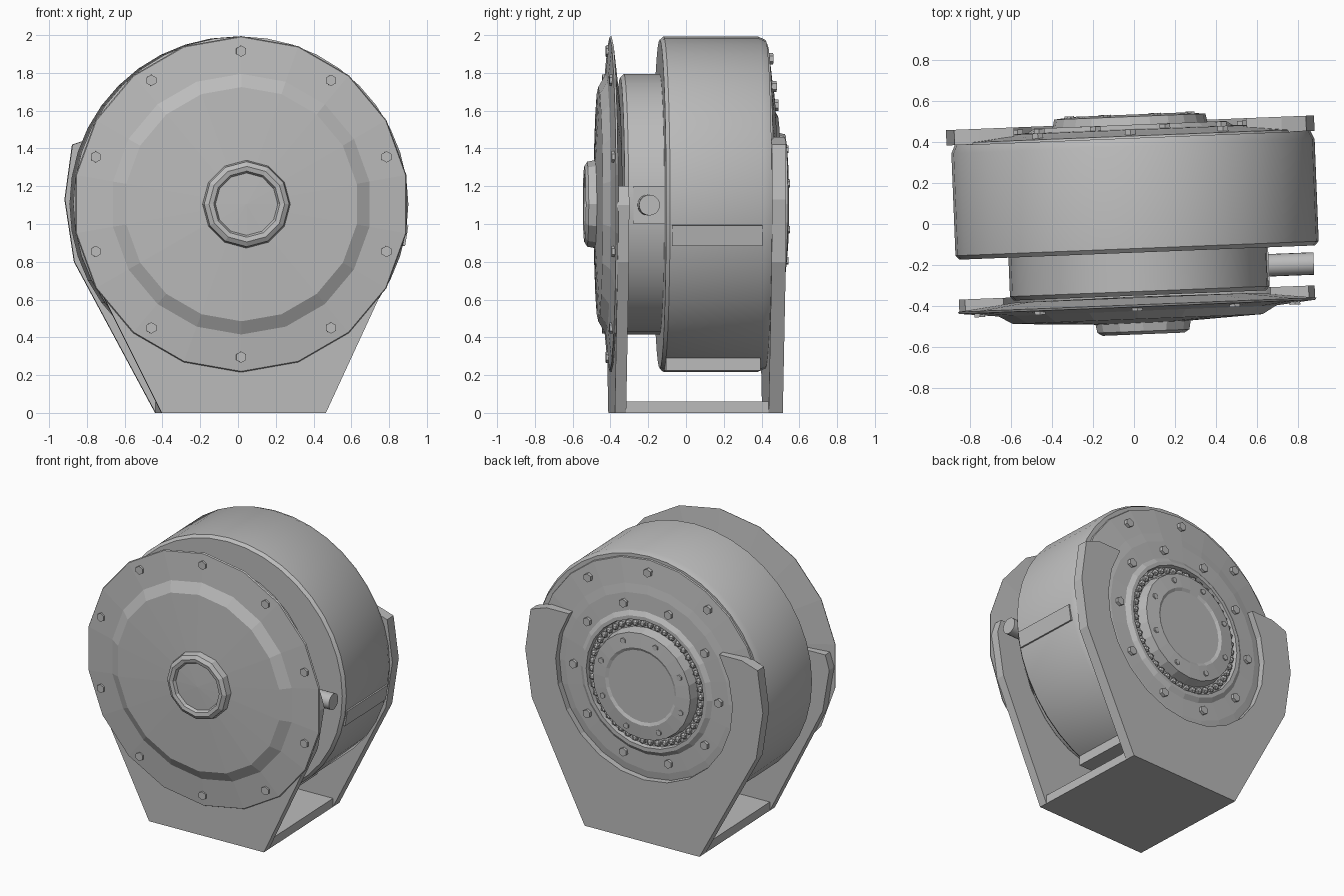
import bpy, bmesh, math
from mathutils import Matrix, Vector

cube = bpy.data.objects.get("Cube")
if cube:
    bpy.data.objects.remove(cube)

steel = bpy.data.materials.new("grey steel")
steel.use_nodes = True
GREY = (0.5, 0.5, 0.5, 1)
steel.diffuse_color = GREY
steel.node_tree.nodes["Principled BSDF"].inputs["Base Color"].default_value = GREY

AXIS_Z = 1.105   # height of the shaft axis
TWIST = 0.04     # slight turn of the whole unit about z


def finish(name, bm, smooth=True):
    bmesh.ops.remove_doubles(bm, verts=bm.verts, dist=0.0005)
    bmesh.ops.recalc_face_normals(bm, faces=bm.faces)
    mesh = bpy.data.meshes.new(name)
    bm.to_mesh(mesh)
    bm.free()
    mesh.materials.append(steel)
    ob = bpy.data.objects.new(name, mesh)
    bpy.context.collection.objects.link(ob)
    ob.rotation_euler.z = TWIST
    if smooth:
        bpy.ops.object.select_all(action="DESELECT")
        ob.select_set(True)
        bpy.context.view_layer.objects.active = ob
        bpy.ops.object.shade_smooth_by_angle(angle=math.radians(25))
    return ob


def polar(r, angle, y):
    return Vector((r * math.cos(angle), y, AXIS_Z + r * math.sin(angle)))


def lathe(name, profile, sides, cx=0.0, squash=1.0, smooth=True):
    """Turn (radius, y) points about the shaft axis."""
    bm = bmesh.new()
    rings = []
    for r, y in profile:
        ring = []
        for i in range(sides):
            p = polar(r, math.pi / 2 + math.tau * i / sides, y)
            ring.append(bm.verts.new((cx + p.x * squash, p.y, p.z)))
        rings.append(ring)
    for a, b in zip(rings, rings[1:]):
        for i in range(sides):
            j = (i + 1) % sides
            bm.faces.new((a[i], a[j], b[j], b[i]))
    return finish(name, bm, smooth)


def slab(name, outline, y0, y1):
    """Extrude an (x, z) outline from y0 to y1."""
    bm = bmesh.new()
    face = bm.faces.new([bm.verts.new((x, y0, z)) for x, z in outline])
    out = bmesh.ops.extrude_face_region(bm, geom=[face])
    moved = [g for g in out["geom"] if isinstance(g, bmesh.types.BMVert)]
    bmesh.ops.translate(bm, verts=moved, vec=(0, y1 - y0, 0))
    return finish(name, bm, False)


def box(name, centre, size, tilt=0.0):
    bm = bmesh.new()
    m = Matrix.Translation(centre) @ Matrix.Rotation(tilt, 4, "Y") @ Matrix.Diagonal((*size, 1))
    bmesh.ops.create_cube(bm, size=1, matrix=m)
    return finish(name, bm, False)


def bolts(name, count, r, y, start, size=0.03, depth=0.03):
    """Ring of hexagonal bolt heads around the shaft axis."""
    bm = bmesh.new()
    for i in range(count):
        p = polar(r, math.radians(start) + math.tau * i / count, y)
        m = Matrix.Translation(p) @ Matrix.Rotation(math.pi / 2, 4, "X")
        bmesh.ops.create_cone(bm, cap_ends=True, segments=6, radius1=size,
                              radius2=size, depth=depth, matrix=m)
    return finish(name, bm, False)


def cradle(name, r_cut, arm, y0, y1):
    """Tapered bracket with two arms (right-hand outline given) around a round cut-out."""
    start = math.asin((arm[-1][1] - AXIS_Z) / r_cut)
    cut = []
    for i in range(17):
        p = polar(r_cut, start - (math.pi + 2 * start) * i / 16, 0)
        cut.append((p.x, p.z))
    mirrored = [(-x, z) for x, z in reversed(arm)]
    slab(name, [(-0.42, 0), (0.45, 0)] + arm + cut + mirrored, y0, y1)


# Drum housing
lathe("main_drum", [(0, -0.14), (0.87, -0.14), (0.888, -0.12), (0.888, 0.38),
                    (0.87, 0.42), (0, 0.42)], 40, cx=0.01)
lathe("middle_drum", [(0, -0.35), (0.67, -0.35), (0.69, -0.33), (0.69, -0.13), (0, -0.13)],
      32, cx=0.015, squash=0.92)

# Front dished plate and hub
lathe("front_dish", [(0, -0.355), (0.6, -0.36), (0.89, -0.395), (0.885, -0.405), (0.69, -0.425),
                     (0.62, -0.465), (0.2, -0.485), (0, -0.485)], 18, smooth=False)
lathe("front_hub", [(0.235, -0.47), (0.225, -0.525), (0.2, -0.54), (0.175, -0.535),
                    (0.165, -0.515), (0, -0.52)], 12, cx=0.025, smooth=False)
bolts("front_bolts", 10, 0.81, -0.41, 18)

# Base with front and rear brackets
box("base_plate", (0.015, 0.05, 0.03), (0.87, 0.89, 0.06))
cradle("front_bracket", 0.66, [(0.82, 0.8), (0.87, 1.1), (0.84, 1.2)], -0.395, -0.335)
cradle("rear_bracket", 0.67, [(0.85, 0.8), (0.9, 1.13), (0.86, 1.42), (0.74, 1.46)],
       0.42, 0.495)

# Rear cover with bearing recess and raised centre
lathe("rear_cover", [(0.86, 0.4), (0.85, 0.43), (0.68, 0.45), (0.62, 0.46), (0.5, 0.465),
                     (0.47, 0.485), (0.445, 0.485), (0.44, 0.455), (0.385, 0.455),
                     (0.37, 0.525), (0.27, 0.535), (0.25, 0.525), (0, 0.525)], 24, smooth=False)
bolts("rear_outer_bolts", 10, 0.77, 0.447, 18)
bolts("rear_middle_bolts", 10, 0.55, 0.468, 0)
bolts("rear_shaft_bolts", 8, 0.32, 0.528, 20, size=0.02, depth=0.02)

# Bearing balls
bm = bmesh.new()
for i in range(46):
    p = polar(0.412, math.tau * i / 46, 0.465)
    bmesh.ops.create_icosphere(bm, subdivisions=1, radius=0.024, matrix=Matrix.Translation(p))
finish("bearing_balls", bm)

# Side connector with its flange
box("connector_flange", (0.63, -0.22, 1.1), (0.04, 0.17, 0.2))
bm = bmesh.new()
bmesh.ops.create_cone(bm, cap_ends=True, segments=20, radius1=0.055, radius2=0.055, depth=0.26,
                      matrix=Matrix.Translation((0.74, -0.228, 1.1))
                      @ Matrix.Rotation(math.pi / 2, 4, "Y"))
finish("connector_stub", bm)

# Flat strips on the drum side and underside
box("side_drum_strip", (0.875, 0.13, 0.94), (0.03, 0.48, 0.11), 0.16)
box("bottom_drum_strip", (0.01, 0.13, 0.26), (0.7, 0.5, 0.07))
